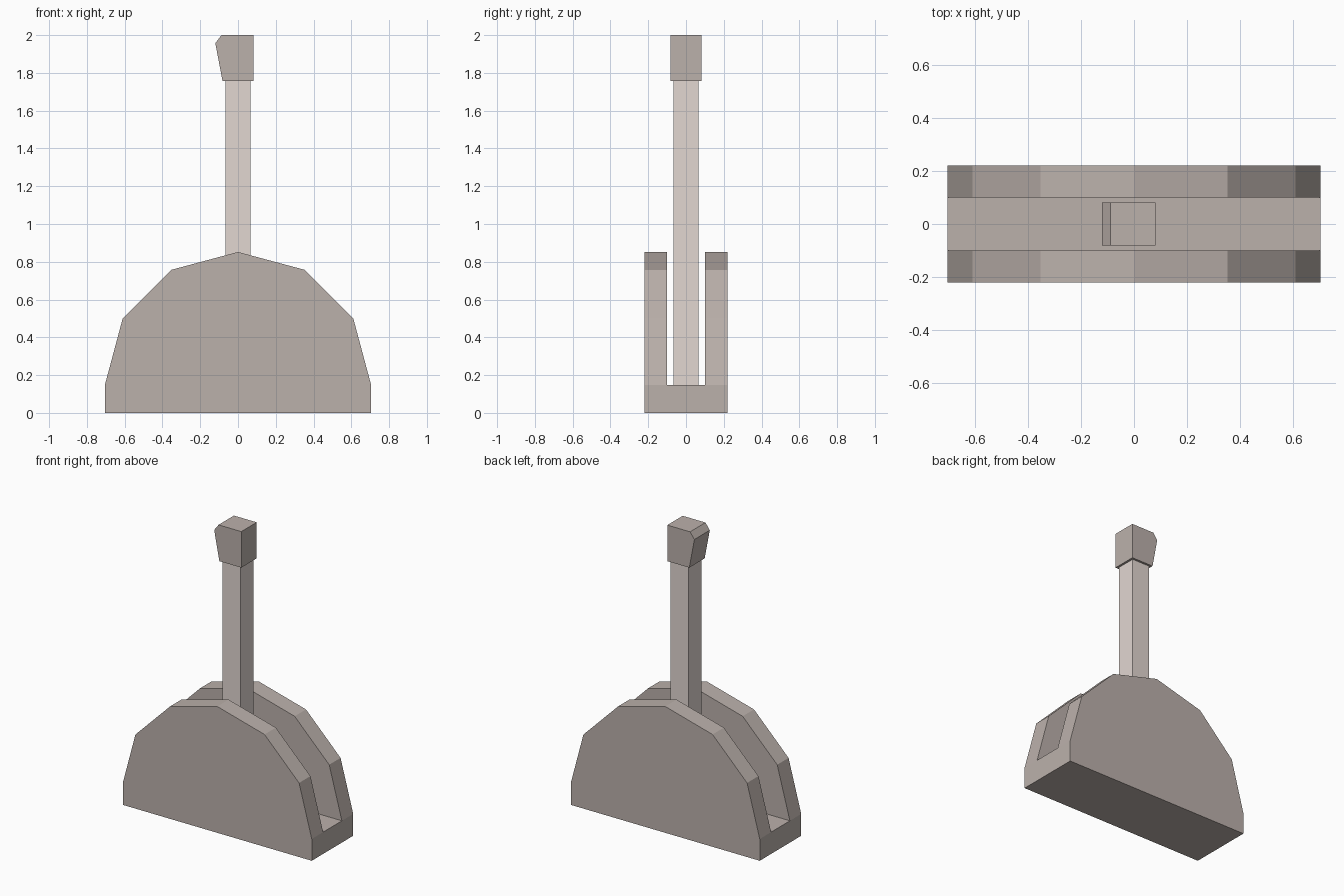
import bpy, bmesh, math

if "Cube" in bpy.data.objects:
    bpy.data.objects.remove(bpy.data.objects["Cube"])


def material(name, rgb):
    mat = bpy.data.materials.new(name)
    mat.diffuse_color = (*rgb, 1)
    mat.use_nodes = True
    mat.node_tree.nodes["Principled BSDF"].inputs["Base Color"].default_value = mat.diffuse_color
    return mat


DARK = material("warm_grey", (0.50, 0.44, 0.41))
LIGHT = material("light_warm_grey", (0.76, 0.68, 0.64))


def extrude_profile(name, points, half_depth, mat):
    """Extrude an x/z outline symmetrically along y."""
    bm = bmesh.new()
    face = bm.faces.new([bm.verts.new((x, -half_depth, z)) for x, z in points])
    ext = bmesh.ops.extrude_face_region(bm, geom=[face])
    moved = [v for v in ext["geom"] if isinstance(v, bmesh.types.BMVert)]
    bmesh.ops.translate(bm, verts=moved, vec=(0, 2 * half_depth, 0))
    bmesh.ops.recalc_face_normals(bm, faces=bm.faces)
    mesh = bpy.data.meshes.new(name)
    bm.to_mesh(mesh)
    bm.free()
    mesh.materials.append(mat)
    obj = bpy.data.objects.new(name, mesh)
    bpy.context.collection.objects.link(obj)
    return obj


def rect(x, z0, z1):
    return [(-x, z0), (x, z0), (x, z1), (-x, z1)]


RADIUS, FLOOR = 0.705, 0.147

# Housing: faceted half disc standing on a short straight base
arc = [(RADIUS * math.cos(math.radians(a)), FLOOR + RADIUS * math.sin(math.radians(a)))
       for a in range(0, 181, 30)]
housing = extrude_profile("housing", [(-RADIUS, 0), (RADIUS, 0)] + arc, 0.221, DARK)

# Slot that splits the upper housing into two side plates
cutter = extrude_profile("slot_cutter", rect(1.0, FLOOR, 1.2), 0.1, DARK)
cutter.hide_render = True
cutter.hide_set(True)
slot = housing.modifiers.new("slot", "BOOLEAN")
slot.operation = "DIFFERENCE"
slot.solver = "EXACT"
slot.object = cutter

# Lever shaft rising from the slot floor
extrude_profile("lever_shaft", rect(0.067, FLOOR, 1.757), 0.067, LIGHT)

# Grip with a slanted, chamfered lip on the left
extrude_profile("lever_grip", [(-0.082, 1.757), (0.082, 1.757), (0.082, 2.0),
                               (-0.088, 2.0), (-0.12, 1.957)], 0.082, DARK)
